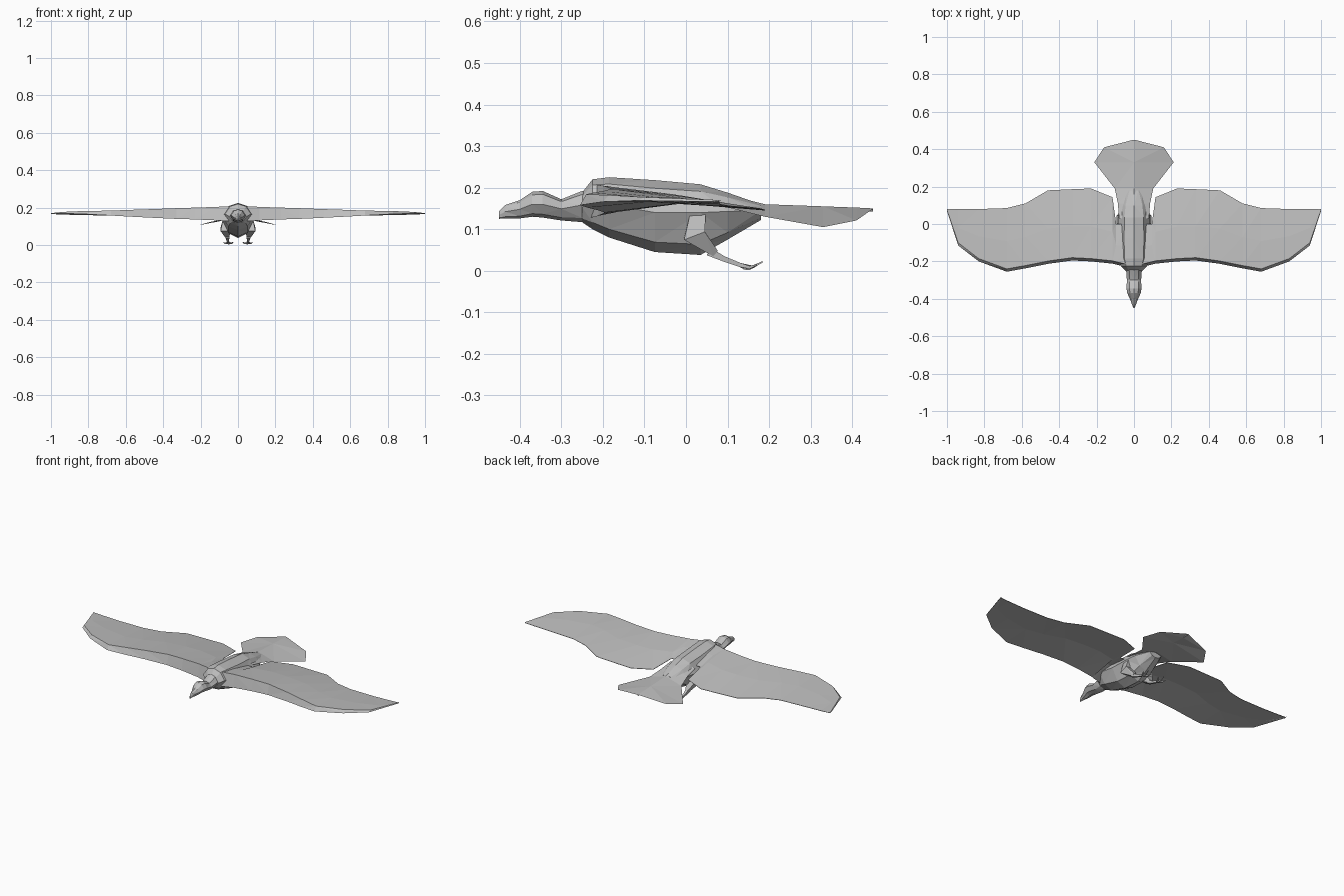
import bpy, bmesh, math
from mathutils import Vector

cube = bpy.data.objects.get("Cube")
if cube:
    bpy.data.objects.remove(cube, do_unlink=True)

grey = bpy.data.materials.new("plumage grey")
grey.use_nodes = True
GREY = (0.52, 0.52, 0.52, 1)
grey.diffuse_color = GREY
grey.node_tree.nodes["Principled BSDF"].inputs["Base Color"].default_value = GREY


def loft(name, rings):
    """Skin a list of equal rings into a closed, flat-shaded part."""
    bm = bmesh.new()
    loops = [[bm.verts.new(p) for p in ring] for ring in rings]
    n = len(loops[0])
    for a, b in zip(loops, loops[1:]):
        for i in range(n):
            j = (i + 1) % n
            bm.faces.new((a[i], a[j], b[j], b[i]))
    bm.faces.new(loops[0])
    bm.faces.new(loops[-1])
    bmesh.ops.triangulate(bm, faces=bm.faces[:])
    bmesh.ops.recalc_face_normals(bm, faces=bm.faces[:])
    mesh = bpy.data.meshes.new(name)
    bm.to_mesh(mesh)
    bm.free()
    mesh.materials.append(grey)
    obj = bpy.data.objects.new(name, mesh)
    bpy.context.collection.objects.link(obj)
    return obj


def body_ring(y, half, low, high, widest):
    """Eight-sided section: ridge, shoulders, flanks, belly and keel."""
    mid = low + (high - low) * widest
    up, down = mid + (high - mid) * 0.75, mid + (low - mid) * 0.75
    right = [(half * 0.6, up), (half, mid), (half * 0.6, down)]
    pts = [(0, high)] + right + [(0, low)] + [(-x, z) for x, z in reversed(right)]
    return [(x, y, z) for x, z in pts]


def tube(name, path, radii, sides=4):
    """Tapered limb following a path."""
    path = [Vector(p) for p in path]
    rings = []
    for i, (p, r) in enumerate(zip(path, radii)):
        d = (path[min(i + 1, len(path) - 1)] - path[max(i - 1, 0)]).normalized()
        u = d.cross(Vector((1, 0, 0))).normalized()
        v = d.cross(u)
        angles = [2 * math.pi * (k + 0.5) / sides for k in range(sides)]
        rings.append([p + r * (u * math.cos(a) + v * math.sin(a)) for a in angles])
    return loft(name, rings)


# Head with hooked beak: y, half width, low, high, height of widest point
head = [(-0.45, 0.003, 0.125, 0.143, 0.5), (-0.435, 0.009, 0.126, 0.158, 0.5),
        (-0.40, 0.022, 0.126, 0.17, 0.5), (-0.37, 0.036, 0.13, 0.19, 0.5),
        (-0.345, 0.04, 0.128, 0.192, 0.5), (-0.30, 0.038, 0.121, 0.172, 0.55),
        (-0.25, 0.042, 0.117, 0.192, 0.55), (-0.20, 0.042, 0.11, 0.2, 0.5)]
loft("head_and_neck", [body_ring(*s) for s in head])

# Torso
torso = [(-0.25, 0.045, 0.117, 0.188, 0.5), (-0.225, 0.07, 0.10, 0.22, 0.55),
         (-0.185, 0.085, 0.08, 0.225, 0.55), (-0.075, 0.088, 0.045, 0.218, 0.55),
         (0.035, 0.085, 0.038, 0.208, 0.6), (0.10, 0.075, 0.075, 0.188, 0.6),
         (0.18, 0.04, 0.122, 0.16, 0.6)]
loft("torso", [body_ring(*s) for s in torso])

# Drooping fan tail: y, half width, ridge height, edge height
tail = [(0.03, 0.08, 0.2, 0.165), (0.11, 0.086, 0.18, 0.15),
        (0.19, 0.103, 0.16, 0.13), (0.33, 0.212, 0.155, 0.105),
        (0.41, 0.16, 0.152, 0.121), (0.45, 0.004, 0.15, 0.149)]
loft("tail", [[(-w, y, e), (0, y, c), (w, y, e), (0, y, c - 0.008)]
              for y, w, c, e in tail])

# Wing stations: x, leading y, trailing y, top, bottom, trailing height
wing = [(0.04, -0.23, 0.0, 0.207, 0.128, 0.168), (0.095, -0.217, 0.0, 0.205, 0.13, 0.166),
        (0.115, -0.212, 0.143, 0.204, 0.132, 0.15), (0.23, -0.2, 0.19, 0.2, 0.137, 0.145),
        (0.33, -0.195, 0.186, 0.197, 0.14, 0.146), (0.46, -0.213, 0.18, 0.192, 0.146, 0.148),
        (0.58, -0.237, 0.11, 0.188, 0.152, 0.154), (0.68, -0.255, 0.085, 0.184, 0.158, 0.158),
        (0.83, -0.2, 0.08, 0.182, 0.166, 0.16), (0.94, -0.115, 0.08, 0.177, 0.169, 0.163),
        (1.0, 0.07, 0.08, 0.17, 0.166, 0.166)]


def wing_ring(side, x, lead, trail, top, bottom, end):
    mid = lead + (trail - lead) * 0.48
    return [(side * x, y, z) for y, z in (
        (lead + 0.015, top), (mid, end + (top - end) * 0.62 + 0.002),
        (trail, end + 0.002), (trail, end),
        (mid, end + (top - end) * 0.3), (lead, bottom))]


for side, label in ((1, "left"), (-1, "right")):
    loft(label + "_wing", [wing_ring(side, *s) for s in wing])

    # Thigh, shank and toes
    def limb(name, path, radii):
        tube(f"{label}_{name}", [(side * x, y, z) for x, y, z in path], radii)

    ankle = (0.052, 0.13, 0.014)
    limb("thigh", [(0.06, 0.03, 0.145), (0.066, 0.02, 0.085), (0.056, 0.07, 0.042)],
         [0.025, 0.038, 0.012])
    limb("shank", [(0.056, 0.055, 0.046), (0.055, 0.09, 0.029), ankle],
         [0.014, 0.009, 0.007])
    toes = [("inner_toe", (0.036, 0.155, 0.008), (0.026, 0.172, 0.015)),
            ("middle_toe", (0.052, 0.16, 0.009), (0.054, 0.185, 0.022)),
            ("outer_toe", (0.066, 0.155, 0.008), (0.077, 0.17, 0.014)),
            ("hind_toe", (0.05, 0.142, 0.006), (0.048, 0.155, 0.003))]
    for name, knuckle, claw in toes:
        limb(name, [ankle, knuckle, claw], [0.007, 0.005, 0.002])
